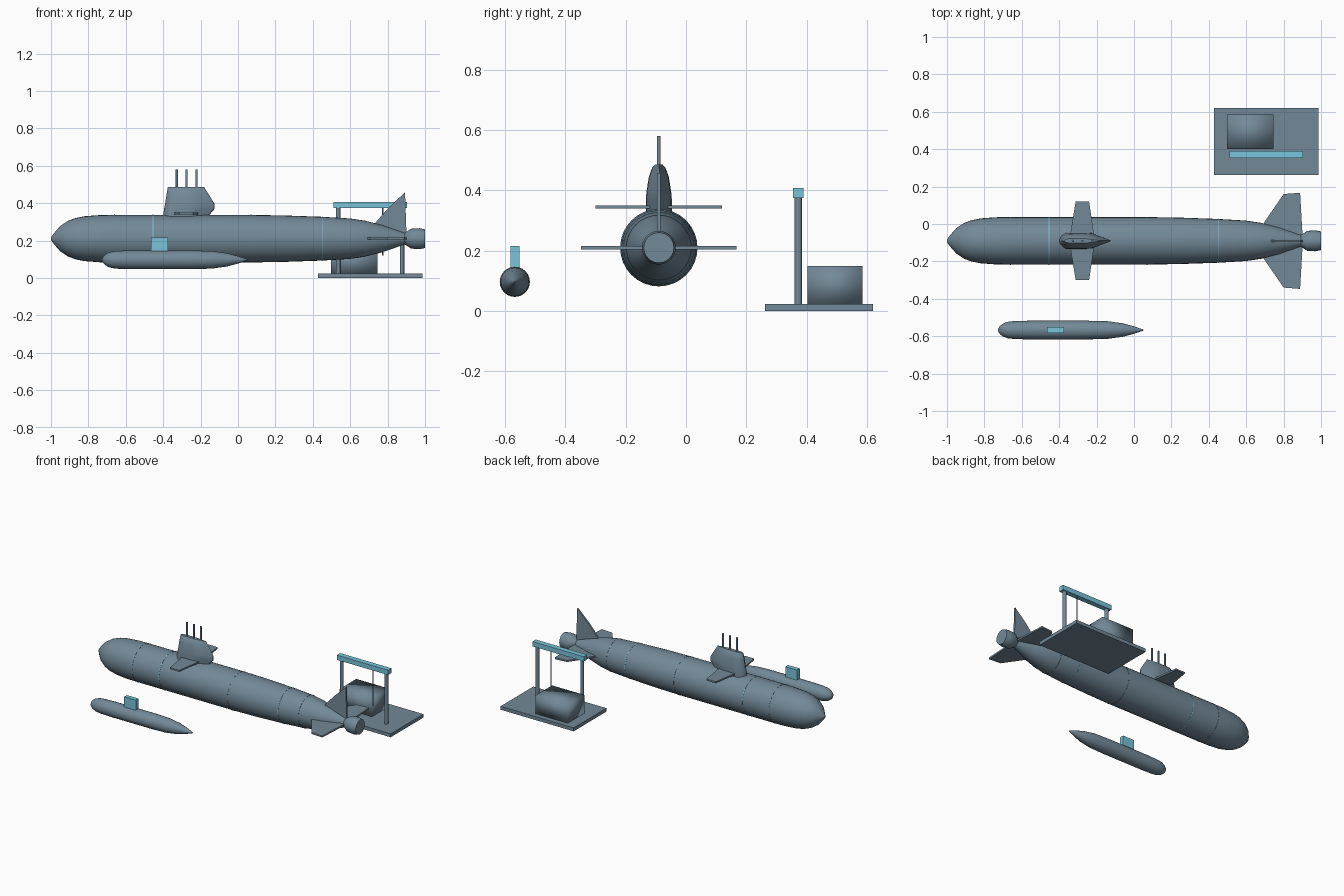
import bpy, bmesh, math
from mathutils import Matrix, Vector

cube = bpy.data.objects.get("Cube")
if cube:
    bpy.data.objects.remove(cube, do_unlink=True)


def material(name, rgb):
    m = bpy.data.materials.new(name)
    m.use_nodes = True
    m.diffuse_color = (*rgb, 1)
    m.node_tree.nodes["Principled BSDF"].inputs["Base Color"].default_value = (*rgb, 1)
    return m


SLATE = material("slate grey", (0.17, 0.25, 0.31))
CYAN = material("pale cyan", (0.19, 0.56, 0.70))

HULL_Y, HULL_Z = -0.09, 0.21
MINI_Y, MINI_Z = -0.567, 0.097
RIG_Y = 0.372


def finish(name, bm, mat, angle=35):
    bmesh.ops.recalc_face_normals(bm, faces=bm.faces)
    mesh = bpy.data.meshes.new(name)
    bm.to_mesh(mesh)
    bm.free()
    mesh.materials.append(mat)
    ob = bpy.data.objects.new(name, mesh)
    bpy.context.collection.objects.link(ob)
    bpy.ops.object.select_all(action='DESELECT')
    ob.select_set(True)
    bpy.context.view_layer.objects.active = ob
    bpy.ops.object.shade_smooth_by_angle(angle=math.radians(angle))
    return ob


def loft(name, rings, mat, angle=35):
    """Skin a list of equal-length point rings and cap both ends."""
    bm = bmesh.new()
    loops = [[bm.verts.new(p) for p in ring] for ring in rings]
    n = len(loops[0])
    for a, b in zip(loops, loops[1:]):
        for i in range(n):
            j = (i + 1) % n
            bm.faces.new((a[i], a[j], b[j], b[i]))
    bm.faces.new(loops[0])
    bm.faces.new(loops[-1])
    return finish(name, bm, mat, angle)


def lathe_x(name, profile, y, z, mat, n=32):
    """Body of revolution about an x-parallel axis; profile is (x, radius)."""
    turns = [2 * math.pi * i / n for i in range(n)]
    rings = [[(x, y + r * math.cos(t), z + r * math.sin(t)) for t in turns] for x, r in profile]
    return loft(name, rings, mat)


def box(name, lo, hi, mat, angle=35):
    lo, hi = Vector(lo), Vector(hi)
    bm = bmesh.new()
    bmesh.ops.create_cube(bm, size=1, matrix=Matrix.Translation((lo + hi) / 2)
                          @ Matrix.Diagonal((*(hi - lo), 1)))
    return finish(name, bm, mat, angle)


def rod(name, x, y, z0, z1, r, mat, n=16):
    bm = bmesh.new()
    bmesh.ops.create_cone(bm, cap_ends=True, segments=n, radius1=r, radius2=r, depth=z1 - z0,
                          matrix=Matrix.Translation((x, y, (z0 + z1) / 2)))
    return finish(name, bm, mat)


def plate(name, outline, thickness, place, mat):
    """Flat plate: place(a, b, t) maps outline coordinates and offset to space."""
    h = thickness / 2
    return loft(name, [[place(a, b, t) for a, b in outline] for t in (-h, h)], mat)


# Main hull, with a blunt nose and tapered stern
hull = [(-1, 0.008), (-0.98, 0.034), (-0.95, 0.068), (-0.91, 0.095), (-0.87, 0.11),
        (-0.82, 0.12), (-0.74, 0.126), (-0.66, 0.127), (0.07, 0.127), (0.25, 0.124),
        (0.45, 0.117), (0.6, 0.108), (0.68, 0.096), (0.77, 0.073), (0.9, 0.028)]
lathe_x("main_hull", hull, HULL_Y, HULL_Z, SLATE)

# Thin seam bands around the hull
for i, (x, r, mat) in enumerate([(-0.66, 0.127, SLATE), (-0.455, 0.127, CYAN), (0.07, 0.127, SLATE),
                                 (0.45, 0.117, CYAN), (0.6, 0.108, SLATE)]):
    lathe_x(f"hull_seam_{i + 1}", [(x - 0.002, r + 0.0012), (x + 0.002, r + 0.0012)],
            HULL_Y, HULL_Z, mat)

# Propulsor behind the stern
lathe_x("propulsor", [(0.89, 0.03), (0.9, 0.036), (0.925, 0.053), (0.97, 0.056), (1, 0.05)],
        HULL_Y, HULL_Z, SLATE, 24)


# Sail: stacked teardrop sections
def sail_section(x0, x1, w, z, n=24):
    ring = []
    for i in range(n):
        t = 2 * math.pi * i / n
        u = (1 - math.cos(t)) / 2
        side = min(1, math.sqrt(u / 0.15), (1 - u) / 0.42 + 0.06)
        ring.append((x0 + (x1 - x0) * u, HULL_Y + math.copysign(w * side, math.sin(t)), z))
    return ring


loft("sail", [sail_section(*s) for s in [
    (-0.4, -0.155, 0.043, 0.32), (-0.4, -0.155, 0.043, 0.335), (-0.395, -0.125, 0.043, 0.37),
    (-0.39, -0.125, 0.041, 0.395), (-0.382, -0.155, 0.033, 0.445),
    (-0.377, -0.175, 0.022, 0.475), (-0.375, -0.18, 0.012, 0.486)]], SLATE)

# Masts on the sail
for i, x in enumerate((-0.327, -0.275, -0.222)):
    rod(f"mast_{i + 1}", x, HULL_Y, 0.46, 0.58, 0.006, SLATE, 12)

# Sail planes and stern planes, mirrored across the hull axis
sail_plane = [(-0.34, 0), (-0.215, 0), (-0.215, 0.04), (-0.24, 0.21), (-0.312, 0.21), (-0.34, 0.04)]
stern_plane = [(0.64, 0), (0.9, 0), (0.9, 0.05), (0.888, 0.257), (0.8, 0.25), (0.7, 0.105)]
for label, s in (("left", 1), ("right", -1)):
    for part, outline, z in (("sail_plane", sail_plane, 0.345), ("stern_plane", stern_plane, HULL_Z)):
        plate(f"{part}_{label}", outline, 0.011,
              lambda a, b, t: (a, HULL_Y + s * b, z + t), SLATE)

# Upright rudder fin
plate("rudder_fin", [(0.7, 0.22), (0.9, 0.22), (0.9, 0.26), (0.893, 0.458), (0.805, 0.375), (0.73, 0.29)],
      0.011, lambda a, b, t: (a, HULL_Y + t, b), SLATE)

# Small companion craft and its upright fin
lathe_x("companion_hull", [(-0.727, 0.006), (-0.717, 0.022), (-0.7, 0.035), (-0.675, 0.044),
                           (-0.64, 0.048), (-0.56, 0.05), (-0.25, 0.05), (-0.14, 0.047),
                           (-0.06, 0.036), (0, 0.02), (0.05, 0.003)], MINI_Y, MINI_Z, SLATE, 24)
box("companion_fin", (-0.465, MINI_Y - 0.015, 0.13), (-0.375, MINI_Y + 0.015, 0.215), CYAN)

# Dock platform with cargo block
box("dock_platform", (0.427, 0.262, 0), (0.987, 0.62, 0.024), SLATE)
box("cargo_block", (0.497, 0.402, 0.02), (0.745, 0.585, 0.15), SLATE, 180)

# Gantry: two posts, a crossbeam and a hanging cable
for label, x in (("right", 0.535), ("left", 0.877)):
    rod(f"gantry_post_{label}", x, RIG_Y, 0.02, 0.385, 0.012, SLATE)
box("gantry_beam", (0.51, RIG_Y - 0.018, 0.374), (0.903, RIG_Y + 0.018, 0.407), CYAN)
rod("hoist_cable", 0.775, RIG_Y, 0.12, 0.38, 0.004, SLATE, 8)
